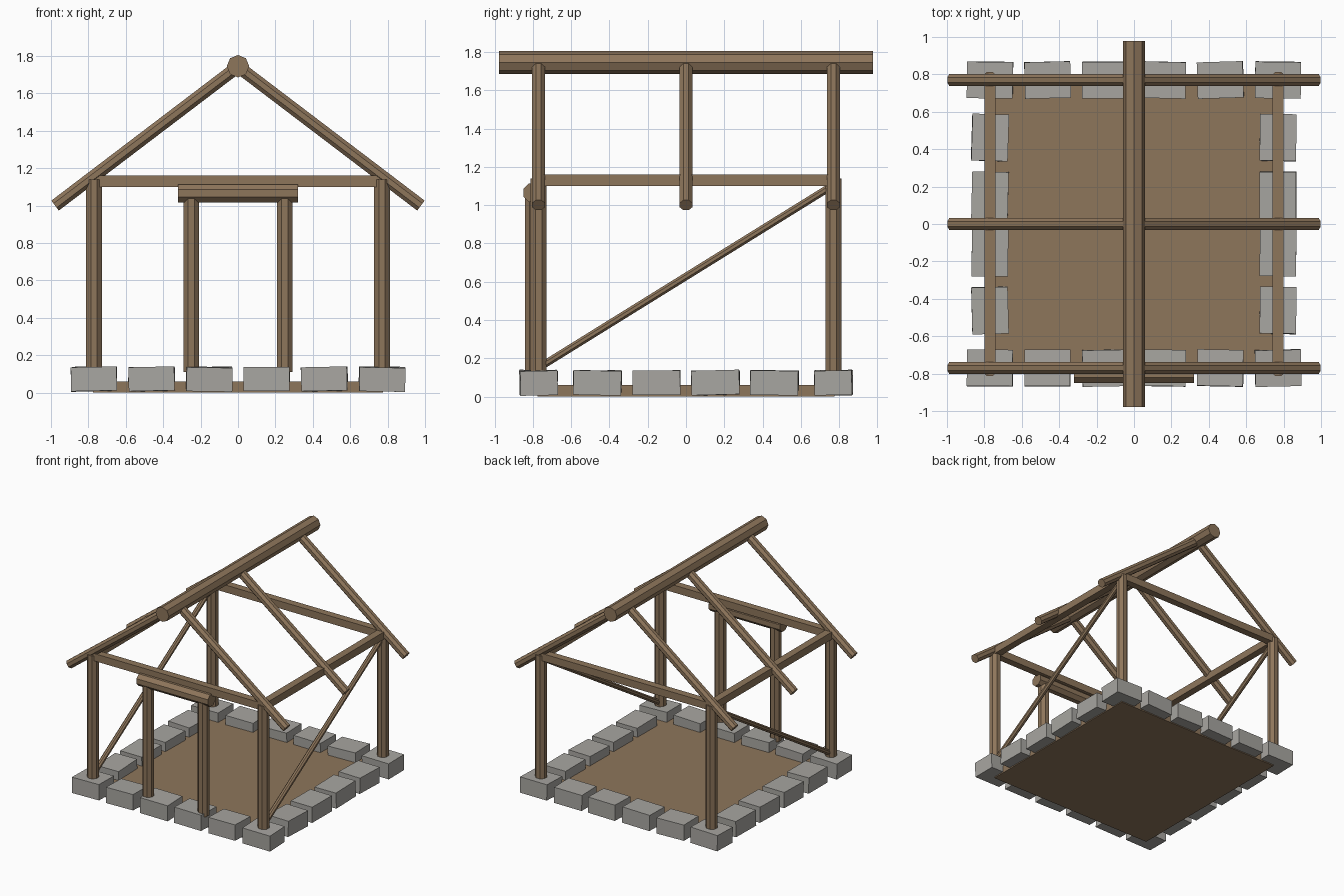
import bpy, bmesh, math, random
from mathutils import Vector, Matrix, Euler

random.seed(4)
if "Cube" in bpy.data.objects:
    bpy.data.objects.remove(bpy.data.objects["Cube"])


def material(name, color):
    m = bpy.data.materials.new(name)
    m.use_nodes = True
    m.diffuse_color = color
    m.node_tree.nodes["Principled BSDF"].inputs["Base Color"].default_value = color
    return m


WOOD = material("brown wood", (0.27, 0.18, 0.105, 1))
STONE = material("grey stone", (0.39, 0.38, 0.355, 1))


def finish(name, bm, mat):
    mesh = bpy.data.meshes.new(name)
    bm.to_mesh(mesh)
    bm.free()
    mesh.materials.append(mat)
    ob = bpy.data.objects.new(name, mesh)
    bpy.context.collection.objects.link(ob)
    return ob


def box(name, center, size, mat, turn=(0, 0, 0)):
    bm = bmesh.new()
    matrix = (Matrix.Translation(center) @ Euler(turn).to_matrix().to_4x4()
              @ Matrix.Diagonal((*size, 1)))
    bmesh.ops.create_cube(bm, size=1, matrix=matrix)
    return finish(name, bm, mat)


def log(name, start, end, radius, twist=0):
    """Eight-sided log running between two points."""
    a, b = Vector(start), Vector(end)
    d = b - a
    bm = bmesh.new()
    matrix = (Matrix.Translation((a + b) / 2) @ d.to_track_quat('Z', 'Y').to_matrix().to_4x4()
              @ Matrix.Rotation(twist, 4, 'Z'))
    bmesh.ops.create_cone(bm, cap_ends=True, segments=8, radius1=radius, radius2=radius,
                          depth=d.length, matrix=matrix)
    return finish(name, bm, WOOD)


FLAT = math.pi / 8
C = 0.77

# Floor slab
box("floor", (0, 0, 0.03), (1.55, 1.55, 0.06), WOOD)


# Foundation stones, slightly uneven
def stone(name, x, y, size):
    turn = [math.radians(random.uniform(-a, a)) for a in (1.5, 1.5, 2)]
    box(name, (x, y, 0.072), size, STONE, turn)


steps = [-C + i * 2 * C / 5 for i in range(6)]
for s, side in ((-1, "front"), (1, "back")):
    for i, x in enumerate(steps):
        stone(f"{side}_stone_{i + 1}", x, s * C, (0.245, 0.195, 0.128))
for s, side in ((-1, "right"), (1, "left")):
    for i, y in enumerate(steps[1:-1]):
        stone(f"{side}_stone_{i + 1}", s * C, y, (0.195, 0.25, 0.128))

# Corner posts, wall plates and diagonal braces
for s, side in ((-1, "right"), (1, "left")):
    for t, end in ((-1, "front"), (1, "back")):
        log(f"{end}_{side}_post", (s * C, t * C, 0.1), (s * C, t * C, 1.14), 0.045, FLAT)
    box(f"{side}_wall_plate", (s * C, 0, 1.13), (0.06, 2 * C, 0.06), WOOD)
    log(f"{side}_brace", (s * C, -C, 0.15), (s * C, C, 1.105), 0.021, FLAT)
for t, end in ((-1, "front"), (1, "back")):
    box(f"{end}_tie_beam", (0, t * C, 1.13), (2 * C, 0.06, 0.06), WOOD)

# Door frame
for s, side in ((-1, "right"), (1, "left")):
    log(f"{side}_door_post", (s * 0.25, -0.8, 0.11), (s * 0.25, -0.8, 1.04), 0.045, FLAT)
log("door_lintel", (-0.322, -0.8, 1.065), (0.322, -0.8, 1.065), 0.053, FLAT)

# Ridge log and rafters
log("ridge_log", (0, -0.978, 1.745), (0, 0.978, 1.745), 0.06)
for y, place in ((-C, "front"), (0, "middle"), (C, "back")):
    for s, side in ((-1, "right"), (1, "left")):
        log(f"{place}_{side}_rafter", (0, y, 1.743), (s * 0.978, y, 1.0), 0.036, FLAT)
